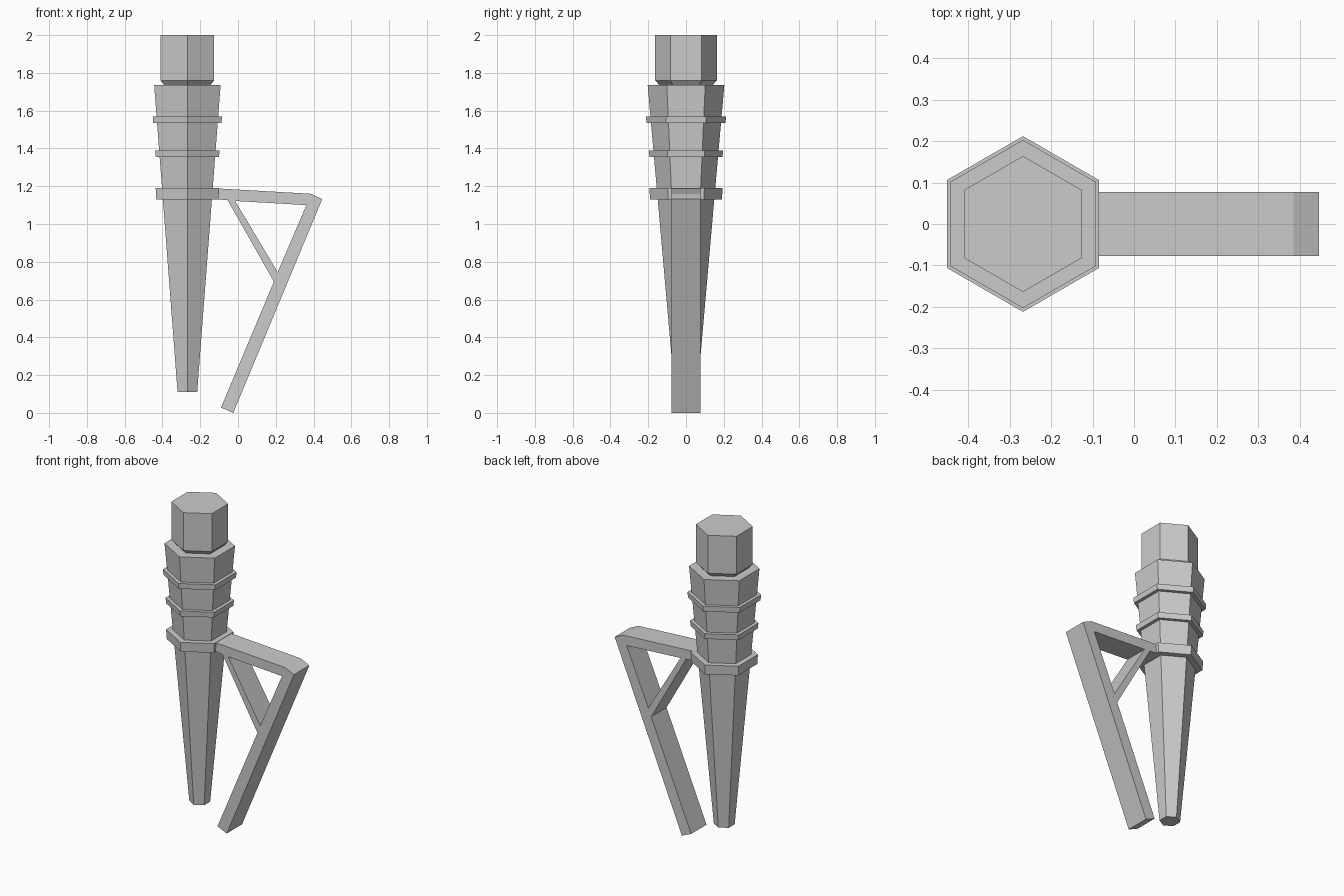
import bpy
import math

if "Cube" in bpy.data.objects:
    bpy.data.objects.remove(bpy.data.objects["Cube"])

AXIS_X = -0.268


def hex_part(name, z0, z1, r0, r1):
    """Tapered six-sided prism with corners on the y axis."""
    bpy.ops.mesh.primitive_cone_add(vertices=6, radius1=r0, radius2=r1, depth=z1 - z0,
                                    location=(AXIS_X, 0, (z0 + z1) / 2))
    bpy.context.object.name = name


# Tapered shaft, neck and head
hex_part("shaft", 0.11, 1.735, 0.06, 0.203)
hex_part("neck", 1.73, 1.76, 0.135, 0.164)
hex_part("head", 1.76, 2.0, 0.164, 0.164)

# Raised bands around the shaft
hex_part("upper_band", 1.535, 1.57, 0.209, 0.212)
hex_part("middle_band", 1.355, 1.39, 0.193, 0.197)
hex_part("lower_band", 1.13, 1.19, 0.190, 0.194)

# Side bracket: arm, leg and brace as one outline with a triangular window
outline = [(-0.22, 1.189), (-0.12, 1.189), (0.385, 1.16), (0.446, 1.132), (-0.025, 0.0),
           (-0.09, 0.028), (0.19, 0.695), (-0.055, 1.126), (-0.12, 1.131), (-0.22, 1.131)]
window = [(-0.015, 1.122), (0.362, 1.10), (0.21, 0.745)]

curve = bpy.data.curves.new("bracket", "CURVE")
curve.dimensions = "2D"
curve.fill_mode = "BOTH"
curve.extrude = 0.077
for points in (outline, window):
    spline = curve.splines.new("POLY")
    spline.points.add(len(points) - 1)
    for point, (x, z) in zip(spline.points, points):
        point.co = (x, z, 0, 1)
    spline.use_cyclic_u = True

bracket = bpy.data.objects.new("bracket", curve)
bracket.rotation_euler.x = math.pi / 2
bpy.context.collection.objects.link(bracket)
bpy.ops.object.select_all(action="DESELECT")
bracket.select_set(True)
bpy.context.view_layer.objects.active = bracket
bpy.ops.object.convert(target="MESH")
bpy.ops.object.shade_flat()
